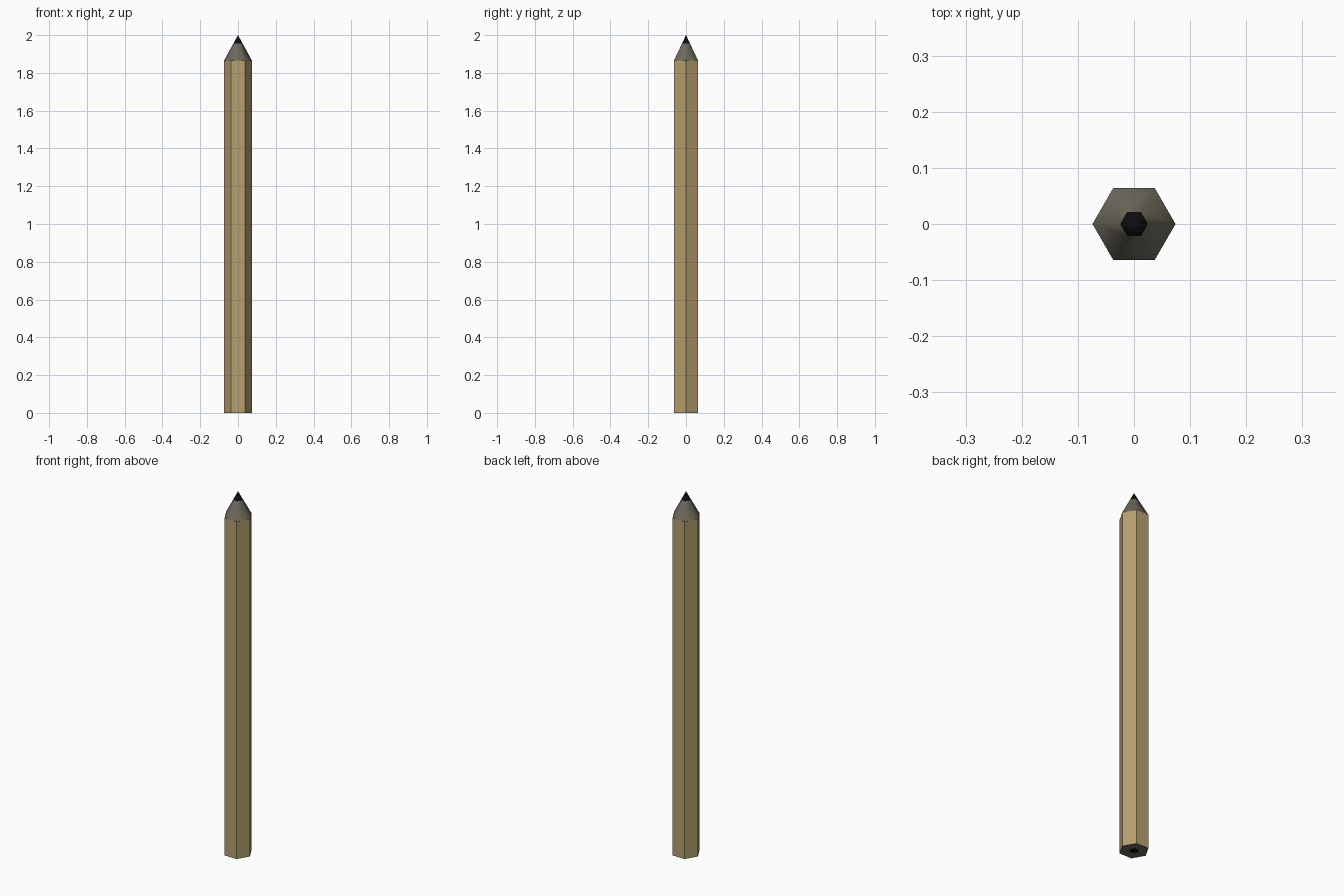
import bpy
import bmesh
from math import cos, sin, tau

cube = bpy.data.objects.get("Cube")
if cube:
    bpy.data.objects.remove(cube, do_unlink=True)

SIDES = 6
RADIUS, CORE = 0.074, 0.0247
SHOULDER, LEAD_START, TOP = 1.865, 1.955, 2.0


def material(name, color):
    mat = bpy.data.materials.new(name)
    mat.use_nodes = True
    mat.diffuse_color = (*color, 1)
    bsdf = next(n for n in mat.node_tree.nodes if n.type == "BSDF_PRINCIPLED")
    bsdf.inputs["Base Color"].default_value = (*color, 1)
    bsdf.inputs["Roughness"].default_value = 0.8
    return mat


def hex_part(name, profile, mat, smooth=False, cap=False):
    """Sweep (radius, height) pairs around z; zero radius makes a point."""
    bm = bmesh.new()
    rings = []
    for r, z in profile:
        count = SIDES if r > 0 else 1
        rings.append([bm.verts.new((r * cos(tau * i / SIDES), r * sin(tau * i / SIDES), z))
                      for i in range(count)])
    for low, high in zip(rings, rings[1:]):
        for i in range(SIDES):
            j = (i + 1) % SIDES
            if len(high) == 1:
                corners = [low[i], low[j], high[0]]
            else:
                corners = [low[i], low[j], high[j], high[i]]
            bm.faces.new(corners).smooth = smooth
    if cap:
        bm.faces.new(rings[0][::-1])
    mesh = bpy.data.meshes.new(name)
    bm.to_mesh(mesh)
    bm.free()
    mesh.materials.append(mat)
    obj = bpy.data.objects.new(name, mesh)
    bpy.context.collection.objects.link(obj)
    return obj


paint = material("tan paint", (0.47, 0.35, 0.165))
wood = material("grey wood", (0.15, 0.138, 0.105))
graphite = material("black graphite", (0.004, 0.004, 0.004))

# Painted hexagonal barrel
hex_part("barrel", [(RADIUS, 0), (RADIUS, SHOULDER)], paint)

# Sharpened wood cone and graphite point
hex_part("sharpened_wood", [(RADIUS, SHOULDER), (CORE, LEAD_START)], wood, smooth=True)
hex_part("graphite_point", [(CORE, LEAD_START), (0, TOP)], graphite, smooth=True)

# Flat end: wood ring around the graphite core
hex_part("end_wood", [(CORE, 0), (RADIUS, 0)], wood).data.flip_normals()
end_core = hex_part("end_core", [(CORE, 0)], graphite, cap=True)

# Face the end ring downwards
ring = bpy.data.objects["end_wood"].data
if ring.polygons[0].normal.z > 0:
    ring.flip_normals()
